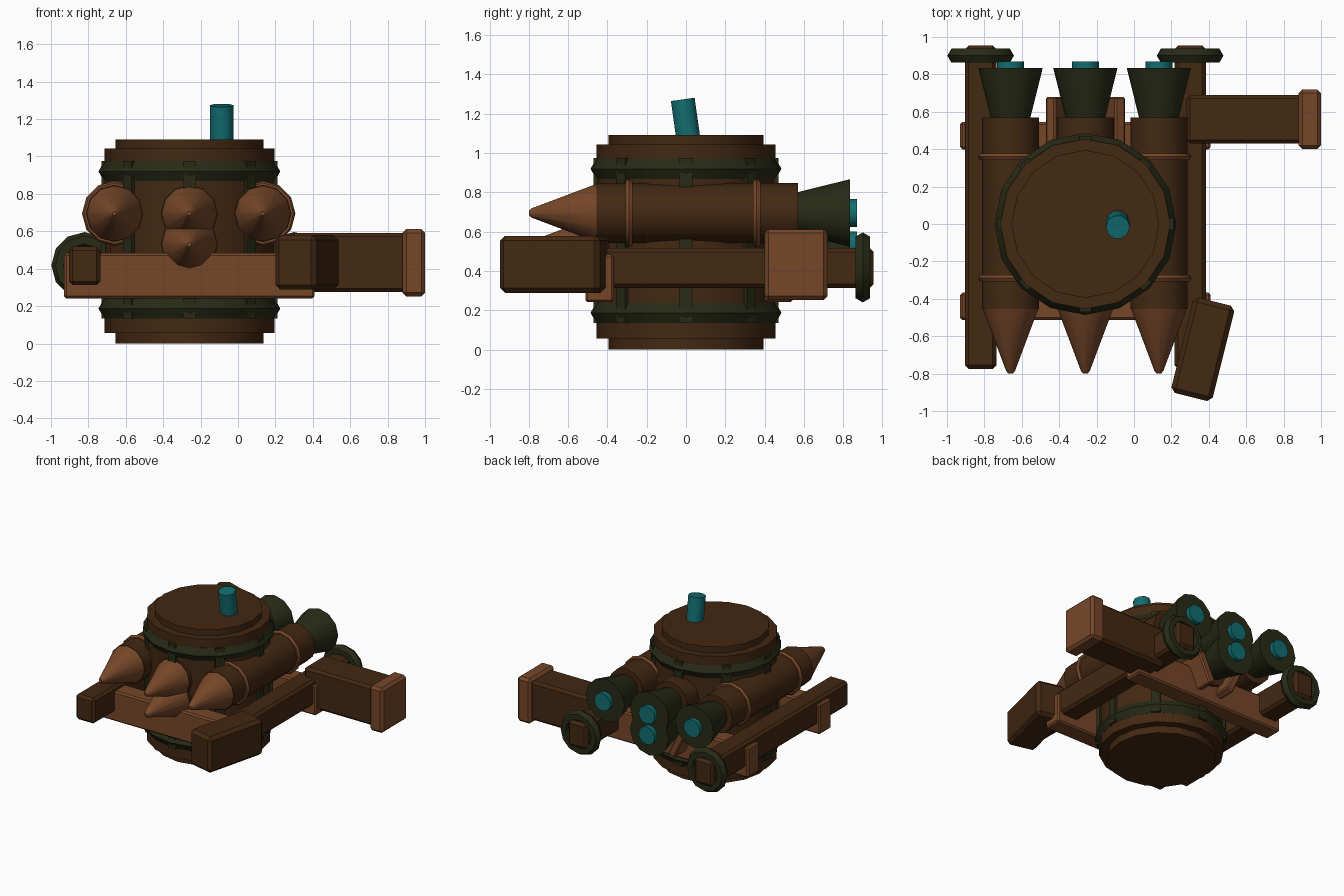
import bpy, bmesh, math
from mathutils import Matrix, Vector

if "Cube" in bpy.data.objects:
    bpy.data.objects.remove(bpy.data.objects["Cube"])

CX = -0.26  # barrel axis; the frame is symmetric about it


def material(name, rgb):
    m = bpy.data.materials.new(name)
    m.diffuse_color = (*rgb, 1)
    m.use_nodes = True
    m.node_tree.nodes["Principled BSDF"].inputs["Base Color"].default_value = m.diffuse_color
    return m


DARK = material("dark_wood", (0.056, 0.021, 0.006))
LIGHT = material("light_wood", (0.18, 0.062, 0.022))
GREEN = material("dark_green_metal", (0.021, 0.023, 0.008))
TEAL = material("teal_fuse", (0.006, 0.155, 0.165))


def finish(bm, name, mat, matrix, smooth):
    bmesh.ops.recalc_face_normals(bm, faces=bm.faces)
    if smooth:
        for f in bm.faces:
            f.smooth = True
        for e in bm.edges:
            e.smooth = e.calc_face_angle(0) < math.radians(40)
    me = bpy.data.meshes.new(name)
    bm.to_mesh(me)
    bm.free()
    me.materials.append(mat)
    ob = bpy.data.objects.new(name, me)
    ob.matrix_world = matrix
    bpy.context.collection.objects.link(ob)
    return ob


def lathe(name, profile, sides, mat, matrix, closed=False):
    """Revolve (radius, height) points round z; closed profiles give rings."""
    bm = bmesh.new()
    rings = [[bm.verts.new((r * math.cos(t), r * math.sin(t), h))
              for t in (2 * math.pi * i / sides for i in range(sides))]
             for r, h in profile]
    pairs = list(zip(rings, rings[1:] + rings[:1])) if closed else list(zip(rings, rings[1:]))
    for a, b in pairs:
        for i in range(sides):
            j = (i + 1) % sides
            bm.faces.new((a[i], a[j], b[j], b[i]))
    if not closed:
        bm.faces.new(rings[0])
        bm.faces.new(rings[-1])
    return finish(bm, name, mat, matrix, True)


def ring(name, major, minor, sides, mat, matrix):
    prof = [(major + minor * math.cos(k * math.pi / 3), minor * math.sin(k * math.pi / 3))
            for k in range(6)]
    return lathe(name, prof, sides, mat, matrix, True)


def box(name, center, size, mat, bevel=0.02, rot=None):
    bm = bmesh.new()
    bmesh.ops.create_cube(bm, size=1)
    bmesh.ops.scale(bm, vec=size, verts=bm.verts)
    if bevel:
        bmesh.ops.bevel(bm, geom=bm.edges[:], offset=bevel, segments=1,
                        affect='EDGES', profile=0.5)
    return finish(bm, name, mat, Matrix.Translation(center) @ (rot or Matrix()), False)


def at(x, y, z):
    return Matrix.Translation((x, y, z))


ALONG_Y = Matrix.Rotation(-math.pi / 2, 4, 'X')

# Barrel with stepped lids
lathe("barrel", [(0.395, 0), (0.395, 0.057), (0.455, 0.057), (0.455, 1.043),
                 (0.395, 1.043), (0.395, 1.092)], 16, DARK, at(CX, 0, 0))
# Barrel hoops
for label, z in (("lower", 0.187), ("upper", 0.92)):
    ring(label + "_hoop", 0.426, 0.06, 16, GREEN, at(CX, 0, z))
# Eight vertical straps
for i in range(8):
    a = i * math.pi / 4
    box(f"strap_{i + 1}", (CX + 0.45 * math.cos(a), 0.45 * math.sin(a), 0.555),
        (0.04, 0.065, 0.84), GREEN, 0, Matrix.Rotation(a, 4, 'Z'))
# Fuse leaning forward out of the lid
lathe("top_fuse", [(0.064, -0.17), (0.064, 0.19)], 10, TEAL,
      at(-0.087, 0.01, 1.085) @ Matrix.Rotation(math.radians(8), 4, 'X'))

# Rockets: three in a row and one beneath the middle
for n, (x, z) in enumerate(((-0.66, 0.695), (CX, 0.695), (0.133, 0.695), (CX, 0.53)), 1):
    m = at(x, 0, z) @ ALONG_Y
    lathe(f"rocket_body_{n}", [(0.153, -0.455), (0.153, 0.57)], 12, DARK, m)
    lathe(f"rocket_nose_{n}", [(0.15, -0.45), (0.024, -0.785), (0.012, -0.8)], 12, LIGHT, m)
    lathe(f"rocket_nozzle_{n}", [(0.105, 0.565), (0.172, 0.835)], 12, GREEN, m)
    lathe(f"rocket_flame_{n}", [(0.072, 0.8), (0.072, 0.87)], 12, TEAL, m)
    for end, y in (("front", -0.29), ("back", 0.36)):
        ring(f"rocket_{end}_band_{n}", 0.153, 0.021, 12, LIGHT, m @ at(0, 0, y))

# Side beams with rear rings, mirrored about the barrel
for side, s in (("left", -1), ("right", 1)):
    x = CX + s * 0.56
    box(side + "_beam", (x, 0.09, 0.415), (0.168, 1.73, 0.205), DARK)
    ring(side + "_beam_ring", 0.135, 0.043, 12, GREEN, at(x, 0.9, 0.418) @ ALONG_Y)
    # Cradle board under the middle rockets
    box(side + "_cradle_board", (CX + s * 0.135, 0.55, 0.43), (0.06, 0.26, 0.25), LIGHT, 0.01,
        Matrix.Rotation(s * math.radians(25), 4, 'Y'))

# Cross beams
for end, y in (("front", -0.44), ("back", 0.472)):
    box(end + "_cross_beam", (CX, y, 0.362), (1.34, 0.145, 0.242), LIGHT, 0.012)

# Sideways arm with end plate
box("side_arm", (0.59, 0.56, 0.433), (0.62, 0.26, 0.316), DARK)
box("side_arm_plate", (0.94, 0.56, 0.432), (0.12, 0.32, 0.36), LIGHT)

# Angled block at the front right
box("front_block", (0.368, -0.67, 0.434), (0.228, 0.525, 0.29), DARK, 0.025,
    Matrix.Rotation(math.radians(-14), 4, 'Z'))
